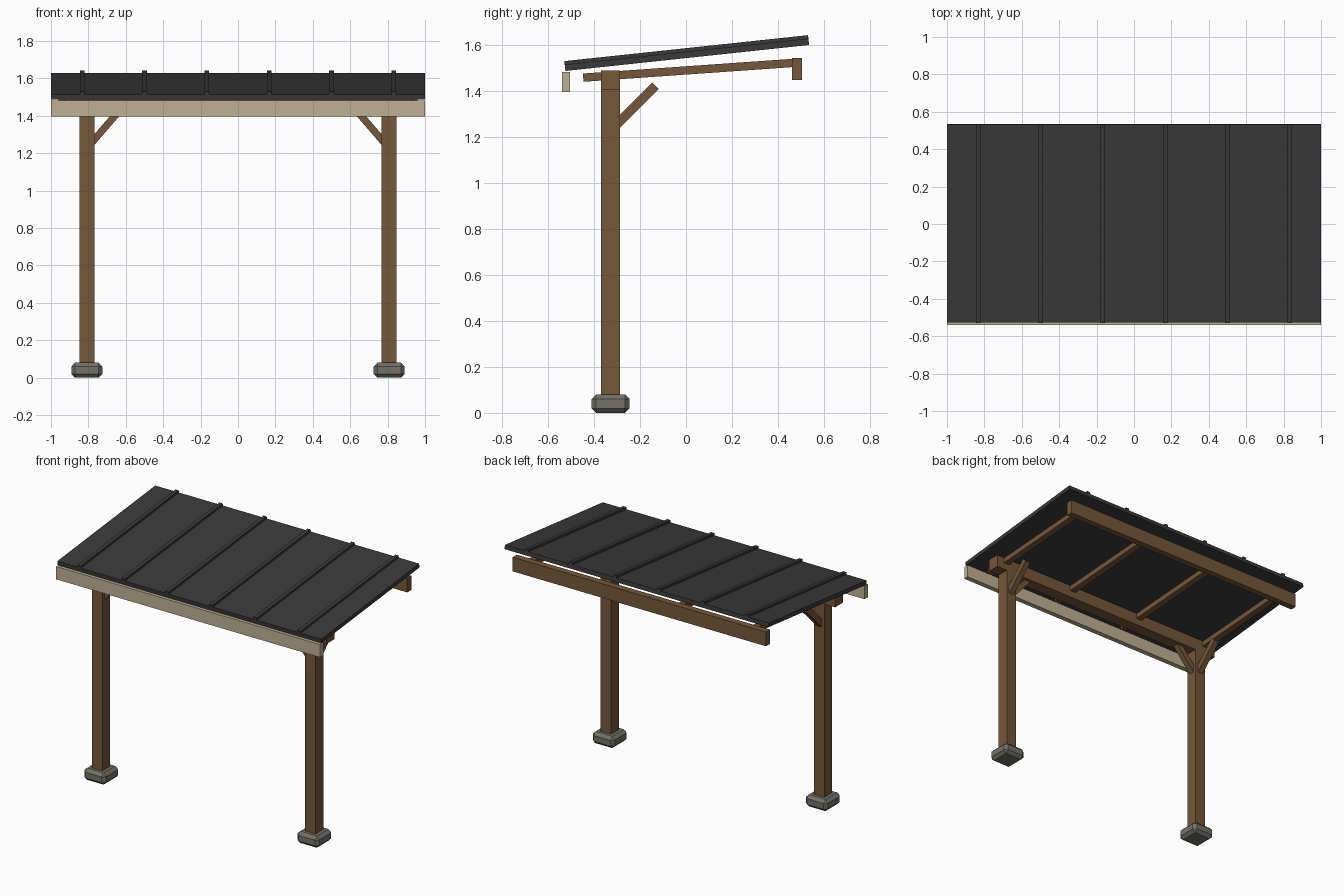
import bpy, bmesh
from mathutils import Vector, Matrix

cube = bpy.data.objects.get("Cube")
if cube:
    bpy.data.objects.remove(cube, do_unlink=True)


def material(name, r, g, b):
    m = bpy.data.materials.new(name)
    m.use_nodes = True
    m.diffuse_color = (r, g, b, 1)
    m.node_tree.nodes["Principled BSDF"].inputs["Base Color"].default_value = (r, g, b, 1)
    return m


WOOD = material("brown wood", 0.18, 0.096, 0.042)
ROOF = material("charcoal metal", 0.042, 0.042, 0.042)
TRIM = material("cream trim", 0.52, 0.44, 0.29)
STONE = material("grey concrete", 0.17, 0.165, 0.14)


def bar(name, start, end, width, depth, mat, bevel=0):
    """Rectangular bar from start to end; width is its level side."""
    a, b = Vector(start), Vector(end)
    along = (b - a).normalized()
    side = Vector((1, 0, 0)) if abs(along.z) > 0.99 else Vector((0, 0, 1)).cross(along).normalized()
    normal = along.cross(side)
    frame = Matrix((side * width, normal * depth, b - a)).transposed().to_4x4()
    frame.translation = (a + b) / 2
    bm = bmesh.new()
    bmesh.ops.create_cube(bm, size=1, matrix=frame)
    if bevel:
        bmesh.ops.bevel(bm, geom=bm.edges[:], offset=bevel, segments=1, affect='EDGES')
    bmesh.ops.recalc_face_normals(bm, faces=bm.faces[:])
    mesh = bpy.data.meshes.new(name)
    bm.to_mesh(mesh)
    bm.free()
    mesh.materials.append(mat)
    obj = bpy.data.objects.new(name, mesh)
    bpy.context.collection.objects.link(obj)
    return obj


POST_X, POST_Y = 0.808, -0.328

# Footings, posts and the two braces on each post
for label, s in (("left", 1), ("right", -1)):
    x = s * POST_X
    bar(label + "_footing", (x, POST_Y, 0), (x, POST_Y, 0.08), 0.166, 0.166, STONE, 0.02)
    bar(label + "_post", (x, POST_Y, 0.07), (x, POST_Y, 1.41), 0.08, 0.084, WOOD)
    bar(label + "_rear_brace", (x, -0.31, 1.245), (x, -0.132, 1.423), 0.04, 0.04, WOOD)
    bar(label + "_side_brace", (s * 0.785, POST_Y, 1.253), (s * 0.638, POST_Y, 1.423), 0.04, 0.038, WOOD)

# Beams and front trim board
bar("front_beam", (-0.93, POST_Y, 1.447), (0.93, POST_Y, 1.447), 0.084, 0.086, WOOD)
bar("rear_beam", (-0.96, 0.483, 1.496), (0.96, 0.483, 1.496), 0.045, 0.097, WOOD)
bar("front_fascia", (-1, -0.522, 1.439), (1, -0.522, 1.439), 0.035, 0.088, TRIM)

# Sloping rafters
for i in range(4):
    x = -0.85 + i * 1.7 / 3
    bar(f"rafter_{i + 1}", (x, -0.447, 1.458), (x, 0.48, 1.523), 0.045, 0.036, WOOD)

# Roof panel with raised seams
low, high = Vector((0, -0.526, 1.501)), Vector((0, 0.534, 1.614))
bar("roof_panel", low, high, 2, 0.028, ROOF)
lift = Vector((1, 0, 0)).cross(high - low).normalized() * 0.0205
for i in range(6):
    shift = lift + Vector(((i - 2.5) / 3, 0, 0))
    bar(f"roof_seam_{i + 1}", low + shift, high + shift, 0.025, 0.017, ROOF)
